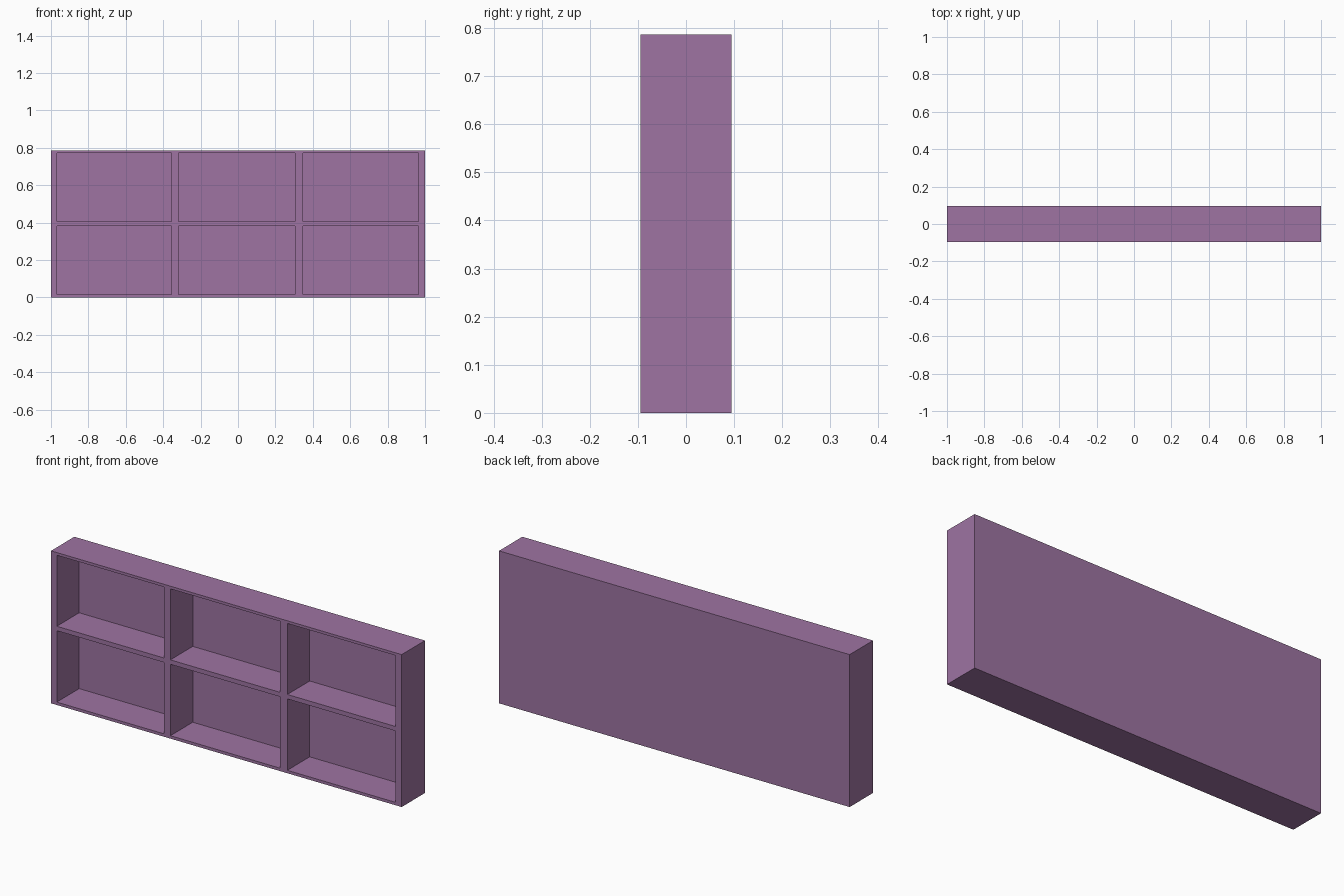
import bpy
import bmesh
from mathutils import Vector

cube = bpy.data.objects.get("Cube")
if cube:
    bpy.data.objects.remove(cube, do_unlink=True)

# Single painted finish
paint = bpy.data.materials.new("purple_paint")
paint.use_nodes = True
colour = (0.342, 0.174, 0.361, 1)
paint.diffuse_color = colour
paint.node_tree.nodes["Principled BSDF"].inputs["Base Color"].default_value = colour


def board(name, x, y, z):
    """Flat-sided board spanning the given (low, high) ranges."""
    low, high = (Vector(corner) for corner in zip(x, y, z))
    bm = bmesh.new()
    bmesh.ops.create_cube(bm, size=1)
    bmesh.ops.scale(bm, vec=high - low, verts=bm.verts)
    mesh = bpy.data.meshes.new(name)
    bm.to_mesh(mesh)
    bm.free()
    mesh.materials.append(paint)
    obj = bpy.data.objects.new(name, mesh)
    obj.location = (low + high) / 2
    bpy.context.collection.objects.link(obj)


HEIGHT = 0.786
FRONT, INNER, BACK = -0.095, 0.087, 0.095
depth = (FRONT, INNER)
columns = [(-0.967, -0.356), (-0.319, 0.306), (0.348, 0.965)]
rows = [(0.015, 0.383), (0.406, 0.772)]
inner_z = (rows[0][0], rows[1][1])

# Thin back panel and outer casing
board("back_panel", (-1, 1), (INNER, BACK), (0, HEIGHT))
board("bottom_board", (-1, 1), depth, (0, inner_z[0]))
board("top_board", (-1, 1), depth, (inner_z[1], HEIGHT))
board("right_side", (-1, columns[0][0]), depth, inner_z)
board("left_side", (columns[2][1], 1), depth, inner_z)

# Upright dividers between the columns
for name, a, b in zip(("right_divider", "left_divider"), columns, columns[1:]):
    board(name, (a[1], b[0]), depth, inner_z)

# Middle shelf, one length per column
for name, column in zip(("right_shelf", "middle_shelf", "left_shelf"), columns):
    board(name, column, depth, (rows[0][1], rows[1][0]))
